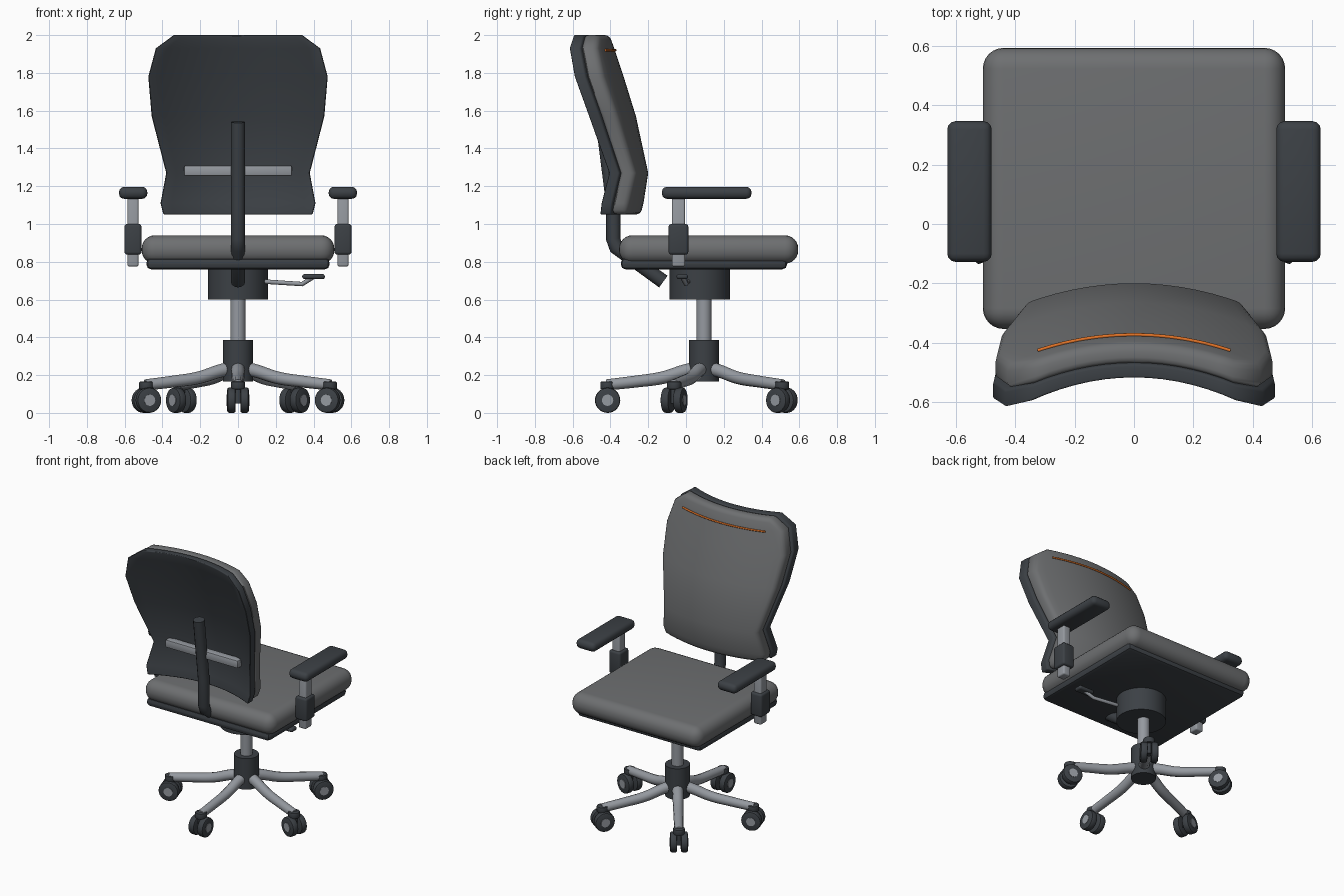
import bpy, bmesh, math
from mathutils import Vector

if "Cube" in bpy.data.objects:
    bpy.data.objects.remove(bpy.data.objects["Cube"])


def mat(name, rgb):
    m = bpy.data.materials.new(name)
    m.diffuse_color = (*rgb, 1)
    m.use_nodes = True
    m.node_tree.nodes["Principled BSDF"].inputs["Base Color"].default_value = m.diffuse_color
    return m


DARK = mat("dark_plastic", (0.045, 0.052, 0.06))
FABRIC = mat("grey_fabric", (0.155, 0.16, 0.165))
METAL = mat("metal", (0.3, 0.32, 0.35))
ORANGE = mat("orange_thread", (0.75, 0.17, 0.02))


def finish(ob, m, bevel=0, segs=3, angle=35):
    ob.data.materials.append(m)
    bpy.ops.object.select_all(action='DESELECT')
    bpy.context.view_layer.objects.active = ob
    ob.select_set(True)
    if bevel:
        b = ob.modifiers.new("bevel", 'BEVEL')
        b.width, b.segments = bevel, segs
        b.limit_method, b.angle_limit = 'ANGLE', math.radians(angle)
        bpy.ops.object.modifier_apply(modifier="bevel")
    bpy.ops.object.shade_smooth_by_angle(angle=math.radians(40))
    return ob


def box(name, lo, hi, m, bevel=0, segs=3):
    lo, hi = Vector(lo), Vector(hi)
    bpy.ops.mesh.primitive_cube_add(size=1, location=(lo + hi) / 2)
    ob = bpy.context.object
    ob.name = name
    ob.scale = hi - lo
    bpy.ops.object.transform_apply(location=False, rotation=False, scale=True)
    return finish(ob, m, bevel, segs)


def rod(name, a, b, r, m, bevel=0, sides=32):
    a, b = Vector(a), Vector(b)
    bpy.ops.mesh.primitive_cylinder_add(vertices=sides, radius=r, depth=(b - a).length, location=(a + b) / 2)
    ob = bpy.context.object
    ob.name = name
    ob.rotation_euler = (b - a).to_track_quat('Z', 'Y').to_euler()
    return finish(ob, m, bevel, 2, 60)


def tube(name, pts, r, m, smooth=True, taper=1.0):
    cu = bpy.data.curves.new(name, 'CURVE')
    cu.dimensions = '3D'
    cu.bevel_depth, cu.bevel_resolution, cu.use_fill_caps = r, 4, True
    cu.resolution_u = 6
    sp = cu.splines.new('BEZIER' if smooth else 'POLY')
    p = sp.bezier_points if smooth else sp.points
    p.add(len(pts) - 1)
    for i, co in enumerate(pts):
        p[i].radius = 1 + (taper - 1) * i / (len(pts) - 1)
        if smooth:
            p[i].co = co
            p[i].handle_left_type = p[i].handle_right_type = 'AUTO'
        else:
            p[i].co = (*co, 1)
    ob = bpy.data.objects.new(name, cu)
    bpy.context.collection.objects.link(ob)
    bpy.ops.object.select_all(action='DESELECT')
    ob.select_set(True)
    bpy.context.view_layer.objects.active = ob
    bpy.ops.object.convert(target='MESH')
    return finish(bpy.context.object, m)


# backrest profile: height, half width, y of the front face on the centre line
BACK = [(1.05, .395, -.24), (1.11, .41, -.225), (1.27, .38, -.2), (1.57, .457, -.265),
        (1.78, .475, -.33), (1.93, .435, -.38), (2.0, .34, -.405)]


def back_slab(name, d0, d1, inset, m, bevel):
    n = 14
    bm = bmesh.new()
    grids = []
    for d in (d0, d1):
        curve = .5 + 1.3 * d
        rows = []
        for z, w, y in BACK:
            xs = [(w - inset) * (2 * i / n - 1) for i in range(n + 1)]
            rows.append([bm.verts.new((x, y - d - curve * x * x, z)) for x in xs])
        grids.append(rows)
    f, b = grids
    k = len(BACK) - 1
    for g in grids:
        for j in range(k):
            for i in range(n):
                bm.faces.new((g[j][i], g[j][i + 1], g[j + 1][i + 1], g[j + 1][i]))
    for j in range(k):
        for i in (0, n):
            bm.faces.new((f[j][i], f[j + 1][i], b[j + 1][i], b[j][i]))
    for i in range(n):
        for j in (0, k):
            bm.faces.new((f[j][i], f[j][i + 1], b[j][i + 1], b[j][i]))
    bmesh.ops.recalc_face_normals(bm, faces=bm.faces)
    me = bpy.data.meshes.new(name)
    bm.to_mesh(me)
    bm.free()
    ob = bpy.data.objects.new(name, me)
    bpy.context.collection.objects.link(ob)
    return finish(ob, m, bevel, 3, 55)


back_slab("back_cushion", 0, .07, .008, FABRIC, .025)
back_slab("back_shell", .068, .115, 0, DARK, .008)
tube("back_stitching", [(x, -.374 - .5 * x * x, 1.92) for x in [i * .065 for i in range(-5, 6)]],
     .006, ORANGE)

# back support
tube("back_post", [(0, -.12, .695), (0, -.37, .875), (0, -.385, .92), (0, -.385, 1.1),
                   (0, -.41, 1.3), (0, -.44, 1.54)], .038, DARK, False)
box("back_crossbar", (-.285, -.41, 1.255), (.285, -.355, 1.31), METAL, .008, 2)

# seat
box("seat_cushion", (-.51, -.354, .79), (.51, .594, .94), FABRIC, .07, 6)
box("seat_pan", (-.485, -.345, .76), (.485, .535, .82), DARK, .025, 2)
rod("tilt_mechanism", (0, .072, .6), (0, .072, .765), .16, DARK)
tube("lever_rod", [(.14, .01, .695), (.34, 0, .682), (.40, -.02, .72)], .012, METAL, False)
box("lever_handle", (.34, -.05, .708), (.46, .01, .735), DARK, .012)

# armrests
for s, side in ((-1, "left"), (1, "right")):
    def arm(part, x0, x1, y0, y1, z0, z1, m, bev):
        a, b = sorted((s * x0, s * x1))
        box(f"{side}_arm_{part}", (a, y0, z0), (b, y1, z1), m, bev)
    arm("pad", .48, .63, -.128, .347, 1.133, 1.197, DARK, .028)
    arm("upright", .527, .585, -.075, -.005, .775, 1.14, METAL, .01)
    arm("sleeve", .511, .601, -.092, .012, .838, 1.0, DARK, .014)

# base column
CY = .095
rod("gas_column", (0, CY, .36), (0, CY, .62), .04, METAL)
rod("base_hub", (0, CY, .165), (0, CY, .385), .08, DARK)

# five legs with twin-wheel castors
for k in range(5):
    a = math.radians(-90 + 72 * k)
    rad = Vector((math.cos(a), math.sin(a), 0))
    tan = Vector((-rad.y, rad.x, 0))

    def at(r, z, t=0):
        return Vector((0, CY, z)) + rad * r + tan * t
    tube(f"base_leg_{k}", [at(.04, .235), at(.1, .222), at(.22, .186), at(.36, .166), at(.515, .148)],
         .037, METAL, True, .8)
    rod(f"castor_cap_{k}", at(.51, .125), at(.51, .166), .038, DARK, .006, 20)
    rod(f"castor_stem_{k}", at(.51, .05), at(.51, .14), .022, DARK, 0, 16)
    for s in (-1, 1):
        rod(f"castor_wheel_{k}_{s}", at(.51, .067, s * .012), at(.51, .067, s * .057), .067, DARK, .01, 28)
        rod(f"wheel_hub_{k}_{s}", at(.51, .067, s * .05), at(.51, .067, s * .06), .03, METAL, 0, 20)
